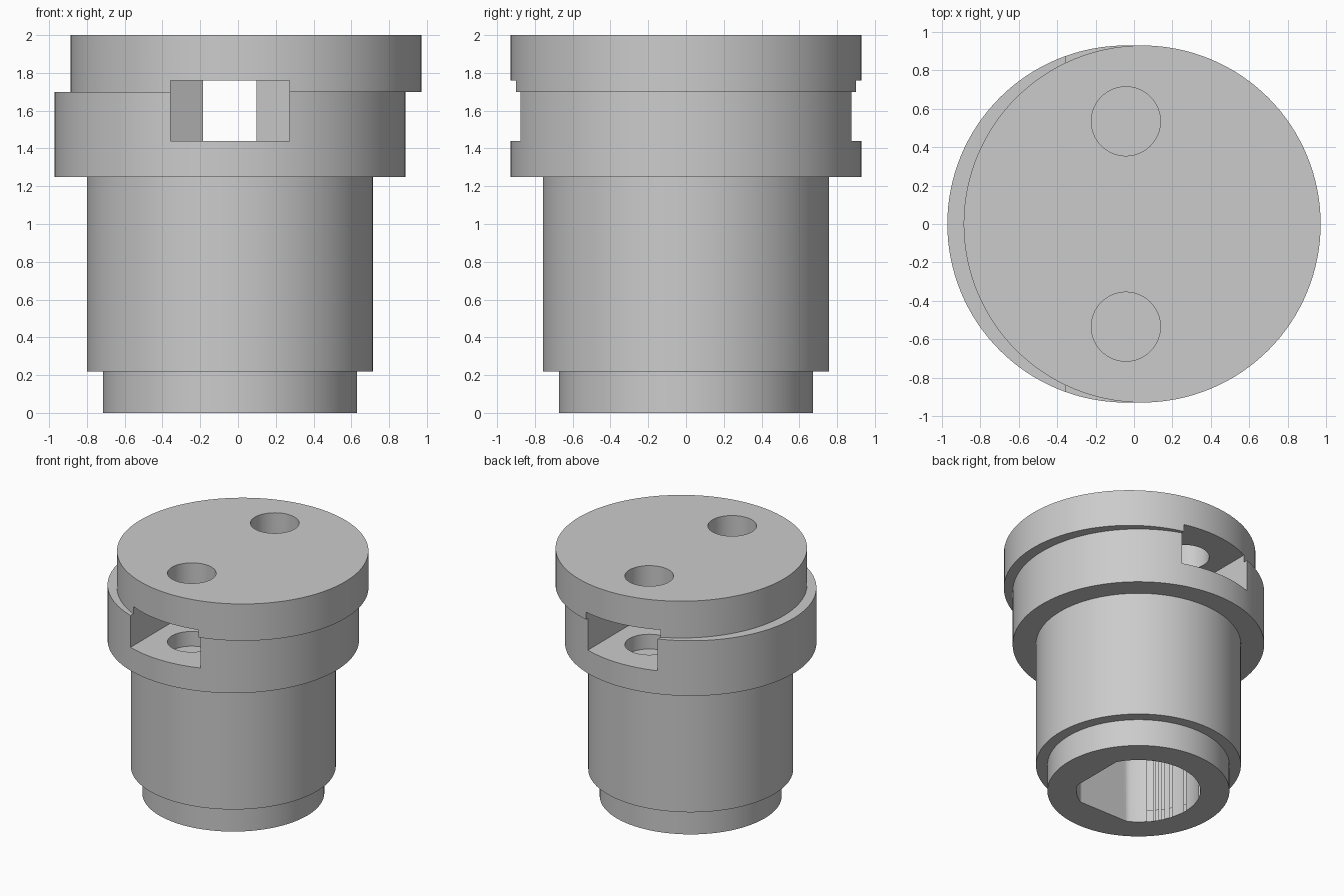
import bpy, bmesh, math

if "Cube" in bpy.data.objects:
    bpy.data.objects.remove(bpy.data.objects["Cube"])

AXIS = -0.0425       # shaft axis; the cap sits off-centre by the same amount
SEGMENTS = 128

grey = bpy.data.materials.new("plain grey")
grey.use_nodes = True
colour = (0.6, 0.6, 0.6, 1)
grey.diffuse_color = colour
grey.node_tree.nodes["Principled BSDF"].inputs["Base Color"].default_value = colour


def circle(x, y, radius, n=SEGMENTS):
    return [(x + radius * math.cos(math.tau * i / n),
             y + radius * math.sin(math.tau * i / n)) for i in range(n)]


def prism(name, outline, z0, z1):
    """Extrude a counter-clockwise outline between two heights."""
    bm = bmesh.new()
    base = bm.faces.new([bm.verts.new((x, y, z0)) for x, y in outline])
    top = bmesh.ops.extrude_face_region(bm, geom=[base])["geom"]
    verts = [v for v in top if isinstance(v, bmesh.types.BMVert)]
    bmesh.ops.translate(bm, verts=verts, vec=(0, 0, z1 - z0))
    bmesh.ops.recalc_face_normals(bm, faces=bm.faces)
    mesh = bpy.data.meshes.new(name)
    bm.to_mesh(mesh)
    bm.free()
    mesh.materials.append(grey)
    obj = bpy.data.objects.new(name, mesh)
    bpy.context.collection.objects.link(obj)
    return obj


def lathe(name, steps):
    """Stack of coaxial cylinders given as (radius, bottom, top)."""
    bm = bmesh.new()
    profile = [(0, steps[0][1])]
    for r, low, high in steps:
        profile += [(r, low), (r, high)]
    profile.append((0, steps[-1][2]))
    verts = [bm.verts.new((r, 0, z)) for r, z in profile]
    edges = [bm.edges.new(pair) for pair in zip(verts, verts[1:])]
    bmesh.ops.spin(bm, geom=verts + edges, axis=(0, 0, 1), cent=(0, 0, 0),
                   angle=math.tau, steps=SEGMENTS)
    bmesh.ops.remove_doubles(bm, verts=bm.verts, dist=0.0005)
    bmesh.ops.translate(bm, verts=bm.verts, vec=(AXIS, 0, 0))
    bmesh.ops.recalc_face_normals(bm, faces=bm.faces)
    mesh = bpy.data.meshes.new(name)
    bm.to_mesh(mesh)
    bm.free()
    mesh.materials.append(grey)
    obj = bpy.data.objects.new(name, mesh)
    bpy.context.collection.objects.link(obj)
    return obj


# Stepped shaft with flange, plus the eccentric cap
body = lathe("eccentric_hub", [(0.673, 0, 0.22), (0.758, 0.22, 1.25), (0.93, 1.25, 1.70)])
cap = prism("cap", circle(-AXIS, 0, 0.93), 1.70, 2.0)
tools = [(cap, 'UNION')]

# Flatted shaft bore from below, then a narrower bore up to the nut pockets
flat = 0.40
bore = [(min(x, flat) + AXIS, max(y, -flat)) for x, y in circle(0, 0, 0.458)]
tools.append((prism("bore_cutter", bore, -0.1, 1.15), 'DIFFERENCE'))
tools.append((prism("narrow_bore_cutter", circle(AXIS, 0, 0.29), 1.10, 1.76), 'DIFFERENCE'))

# Nut pockets open to the rim, with a screw hole through the cap above each
for side, word in ((-1, "front"), (1, "back")):
    half, centre = 0.315, 0.535
    shoulder = centre - half * math.tan(math.pi / 6)
    tip = centre - half / math.cos(math.pi / 6)
    pocket = [(AXIS + half, 1.1), (AXIS + half, shoulder), (AXIS, tip),
              (AXIS - half, shoulder), (AXIS - half, 1.1)]
    pocket = [(x, side * y) for x, y in pocket]
    tools.append((prism(word + "_pocket_cutter", pocket, 1.44, 1.76), 'DIFFERENCE'))
    hole = circle(AXIS, side * centre, 0.18, 64)
    tools.append((prism(word + "_hole_cutter", hole, 1.32, 2.1), 'DIFFERENCE'))

for tool, operation in tools:
    mod = body.modifiers.new(tool.name, 'BOOLEAN')
    mod.operation = operation
    mod.solver = 'EXACT'
    mod.object = tool

# Bake the cuts and drop the cutters
graph = bpy.context.evaluated_depsgraph_get()
result = bpy.data.meshes.new_from_object(body.evaluated_get(graph))
body.modifiers.clear()
body.data = result
for tool, _ in tools:
    bpy.data.objects.remove(tool)

bpy.ops.object.select_all(action='DESELECT')
body.select_set(True)
bpy.context.view_layer.objects.active = body
bpy.ops.object.shade_smooth_by_angle(angle=math.radians(25))
